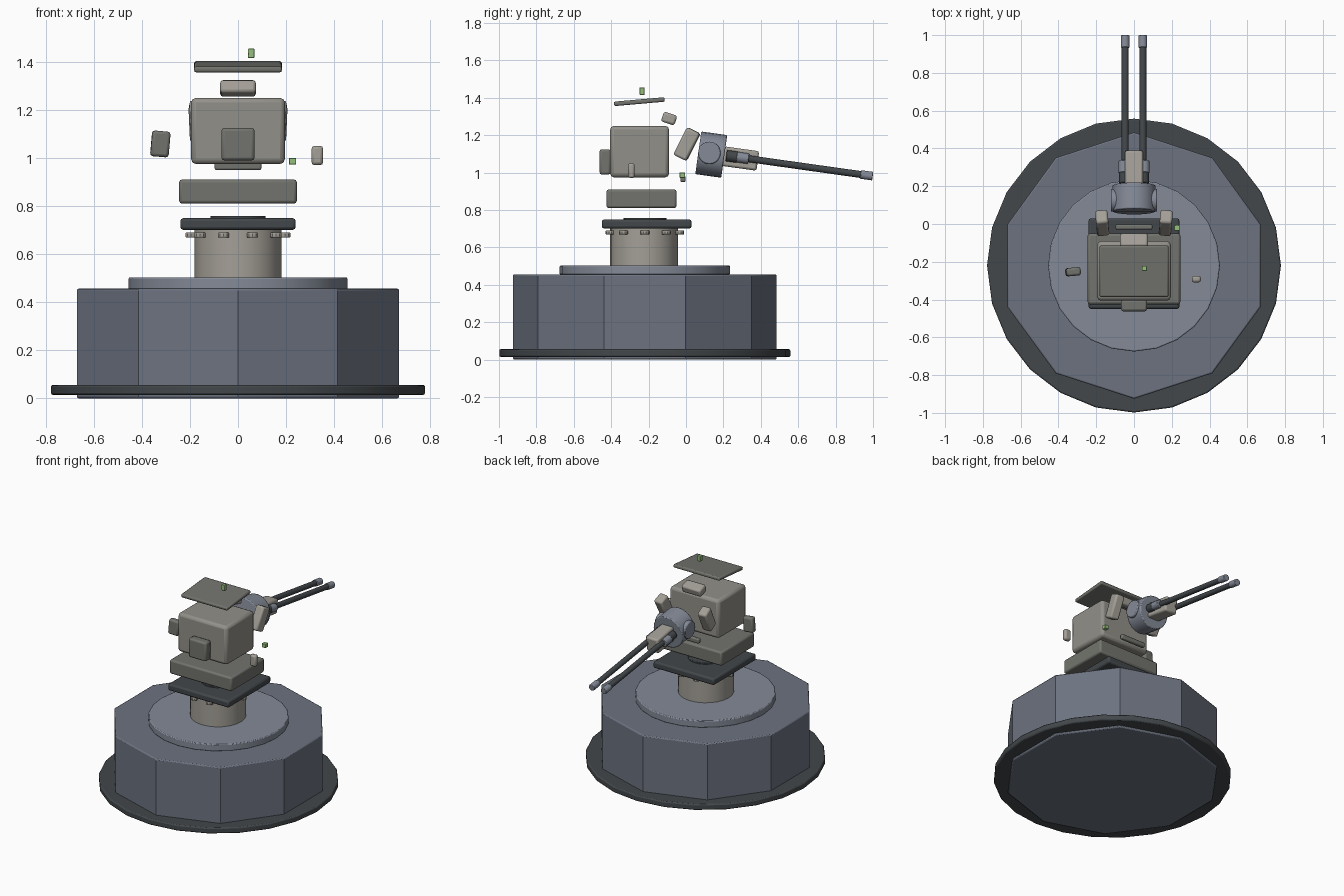
import bpy
from math import radians, sin, cos, pi

if "Cube" in bpy.data.objects:
    bpy.data.objects.remove(bpy.data.objects["Cube"])

AXIS_Y = -0.22   # centre line of base and column
PITCH = -8       # downward tilt of the gun, degrees


def mat(name, r, g, b):
    m = bpy.data.materials.new(name)
    m.diffuse_color = (r, g, b, 1)
    m.use_nodes = True
    m.node_tree.nodes["Principled BSDF"].inputs["Base Color"].default_value = m.diffuse_color
    return m


BLUE = mat("blue_grey", .15, .17, .215)
STEEL = mat("light_steel", .23, .255, .31)
BEIGE = mat("beige", .37, .35, .31)
BODY = mat("warm_grey", .29, .28, .25)
OLIVE = mat("olive_grey", .17, .175, .155)
DARK = mat("dark_metal", .055, .063, .068)
GREEN = mat("green_lamp", .3, .52, .2)


def finish(name, material, bevel, segments=2, angle=30):
    o = bpy.context.object
    o.name = name
    o.data.materials.append(material)
    if bevel:
        bv = o.modifiers.new("bevel", 'BEVEL')
        bv.width = bevel
        bv.segments = segments
        bv.limit_method = 'ANGLE'
        bv.angle_limit = radians(40)
    if angle:
        bpy.ops.object.shade_smooth_by_angle(angle=radians(angle))
    return o


def box(name, loc, size, material, rot=(0, 0, 0), bevel=0.012):
    bpy.ops.mesh.primitive_cube_add(size=1, location=loc,
                                    rotation=[radians(a) for a in rot])
    bpy.context.object.scale = size
    bpy.ops.object.transform_apply(location=False, rotation=False, scale=True)
    return finish(name, material, bevel)


def cyl(name, loc, r, depth, material, rot=(0, 0, 0), sides=24, bevel=0.006, angle=30):
    bpy.ops.mesh.primitive_cylinder_add(vertices=sides, radius=r, depth=depth, location=loc,
                                        rotation=[radians(a) for a in rot])
    return finish(name, material, bevel, angle=angle)


# base: flange, ten-sided drum, turntable
cyl("base_flange", (0, AXIS_Y, .035), .778, .042, DARK, bevel=.008)
cyl("base_drum", (0, AXIS_Y, .228), .705, .456, BLUE, sides=10, bevel=.008)
cyl("turntable", (0, AXIS_Y, .478), .455, .05, STEEL, bevel=.006)

# column with ring of bolts
cyl("column", (0, AXIS_Y - .005, .6), .181, .21, BEIGE, sides=24, bevel=0)
for i in range(10):
    a = i * pi / 5
    cyl(f"bolt_{i}", (.195 * cos(a), AXIS_Y + .195 * sin(a), .679), .024, .022,
        BEIGE, sides=10, bevel=.004)

# bearing plate and lower slab
box("bearing_plate", (0, -.21, .725), (.48, .48, .048), DARK)
cyl("bearing_disc", (0, AXIS_Y, .748), .115, .02, DARK, bevel=.003)
box("lower_slab", (0, -.238, .86), (.49, .375, .1), OLIVE)

# main housing and attachments
box("housing", (0, -.248, 1.112), (.39, .315, .275), BODY, bevel=.02)
box("rear_pack", (0, -.432, 1.057), (.138, .06, .135), OLIVE)
box("roof_plate", (0, -.25, 1.379), (.365, .272, .024), OLIVE, (5, 0, 0), .008)
box("hood", (0, -.09, 1.289), (.148, .075, .055), BEIGE, (-18, 0, 0))
box("chin_bar", (0, -.016, .966), (.195, .028, .034), OLIVE, bevel=.008)
for s, n in ((1, "right"), (-1, "left")):
    box(f"cheek_{n}", (s * .168, .005, 1.152), (.066, .078, .165), BEIGE, (-27, 0, -s * 5))

# detached side boxes and lamps
box("side_box_left", (-.323, -.253, 1.058), (.076, .044, .107), OLIVE, (0, 5, 5))
box("side_box_right", (.33, -.292, 1.01), (.048, .035, .08), BEIGE)
box("roof_lamp", (.055, -.235, 1.435), (.026, .026, .04), GREEN, bevel=.003)
box("side_lamp", (.227, -.02, .986), (.03, .03, .028), GREEN, bevel=.003)

# gun mount: drum along the gun axis, trunnion across it
cyl("gun_drum", (0, .135, 1.096), .115, .14, STEEL, (-90 + PITCH, 0, 0), sides=20)
cyl("trunnion", (0, .125, 1.105), .06, .244, STEEL, (0, 90, 0))
box("gun_block", (0, .29, 1.075), (.096, .19, .105), BEIGE, (PITCH, 0, 0))


def on_gun(x, y):
    return (x, y, 1.087 - .14 * (y - .24))


# twin barrels with sleeves and muzzles
for s, n in ((1, "right"), (-1, "left")):
    tilt = (-90 + PITCH, 0, 0)
    cyl(f"barrel_{n}", on_gun(s * .047, .6), .0185, .76, DARK, tilt, 16, 0)
    cyl(f"barrel_root_{n}", on_gun(s * .05, .245), .03, .06, DARK, tilt, 16, .004)
    cyl(f"sleeve_{n}", on_gun(s * .055, .303), .028, .065, STEEL, tilt, 16, .004)
    cyl(f"muzzle_{n}", on_gun(s * .047, .966), .023, .065, STEEL, tilt, 16, .003)
